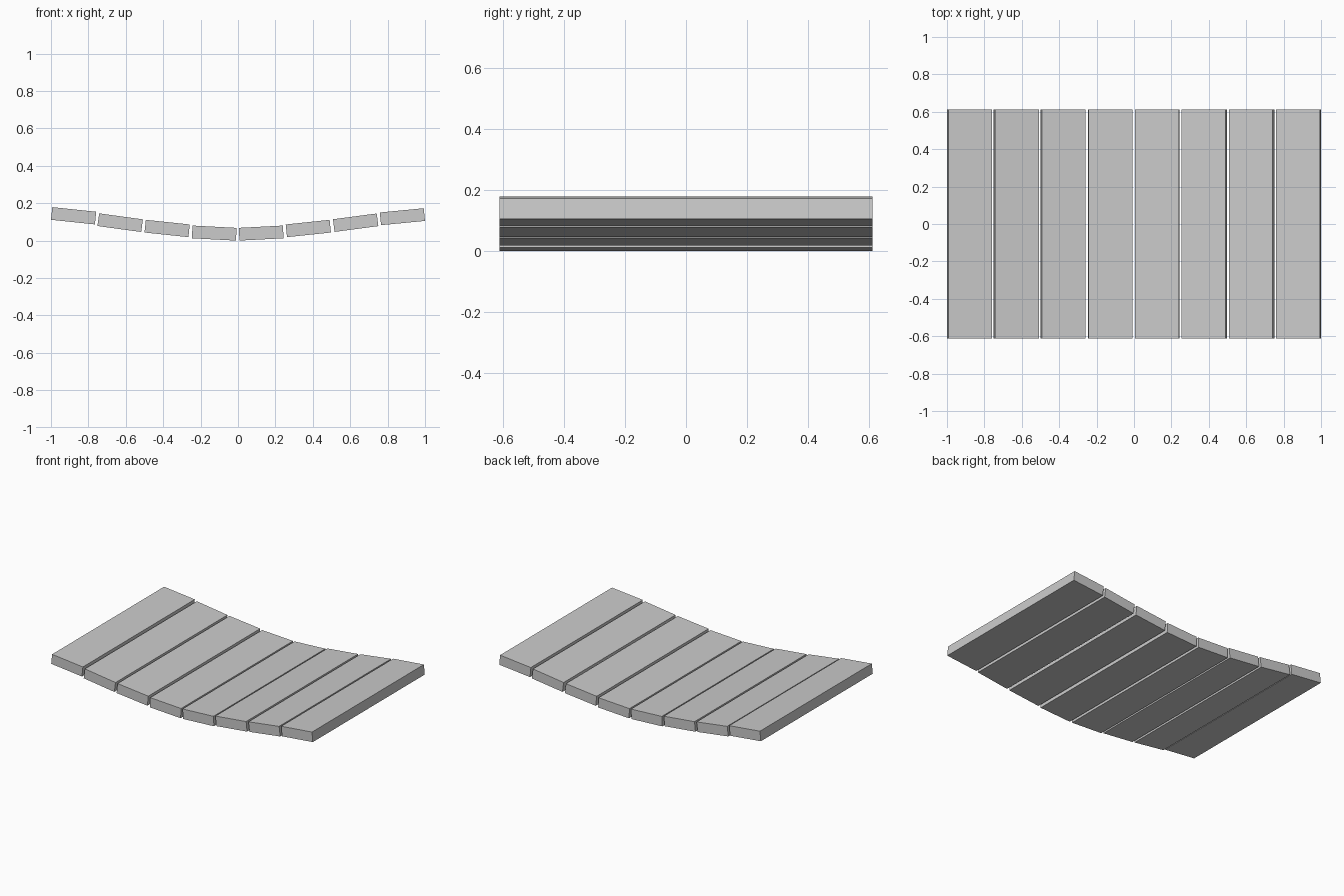
import bpy, bmesh, math
from mathutils import Matrix

if "Cube" in bpy.data.objects:
    bpy.data.objects.remove(bpy.data.objects["Cube"])

LENGTH, WIDTH, THICK = 1.222, 0.236, 0.068


def plank(name, x, z, tilt):
    """One flat board, tilted about the y axis (positive = right end up)."""
    bm = bmesh.new()
    bmesh.ops.create_cube(bm, size=1, matrix=Matrix.Diagonal((WIDTH, LENGTH, THICK, 1)))
    mesh = bpy.data.meshes.new(name)
    bm.to_mesh(mesh)
    bm.free()
    ob = bpy.data.objects.new(name, mesh)
    ob.location = (x, 0, z)
    ob.rotation_euler = (0, -math.radians(tilt), 0)
    bpy.context.collection.objects.link(ob)


# Sagging row of bridge planks: centre x, centre z, tilt in degrees
row = [(-0.879, 0.133, -6), (-0.630, 0.096, -7.8), (-0.379, 0.065, -6), (-0.127, 0.0405, -3),
       (0.124, 0.0405, 3), (0.376, 0.065, 6), (0.629, 0.096, 7.5), (0.879, 0.128, 5.5)]
for i, (x, z, tilt) in enumerate(row, 1):
    plank(f"bridge_plank_{i}", x, z, tilt)
